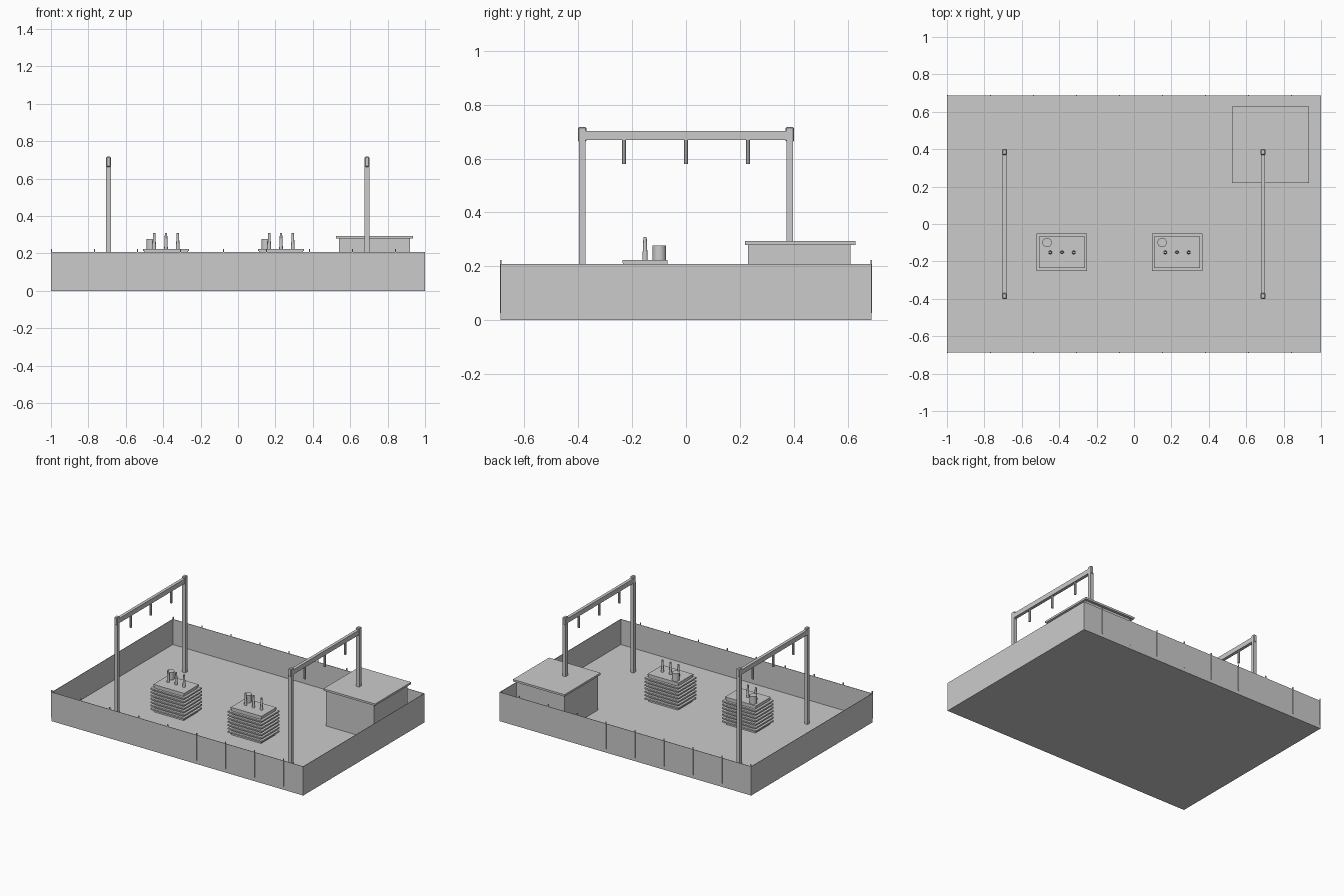
import bpy
from mathutils import Vector

cube = bpy.data.objects.get("Cube")
if cube:
    bpy.data.objects.remove(cube, do_unlink=True)

grey = bpy.data.materials.new("light grey")
grey.use_nodes = True
COLOUR = (0.6, 0.6, 0.6, 1)
grey.diffuse_color = COLOUR
grey.node_tree.nodes["Principled BSDF"].inputs["Base Color"].default_value = COLOUR


def finish(name):
    ob = bpy.context.object
    ob.name = name
    ob.data.materials.append(grey)
    return ob


def box(name, lo, hi):
    lo, hi = Vector(lo), Vector(hi)
    bpy.ops.mesh.primitive_cube_add(size=1, location=(lo + hi) / 2)
    ob = finish(name)
    ob.scale = hi - lo
    bpy.ops.object.transform_apply(location=False, rotation=False, scale=True)
    return ob


def slab(name, x, y, w, d, z0, z1):
    return box(name, (x - w / 2, y - d / 2, z0), (x + w / 2, y + d / 2, z1))


def cone(name, x, y, z0, z1, r0, r1, sides):
    bpy.ops.mesh.primitive_cone_add(vertices=sides, radius1=r0, radius2=r1,
                                    depth=z1 - z0, location=(x, y, (z0 + z1) / 2))
    ob = finish(name)
    bpy.ops.object.shade_smooth_by_angle()
    return ob


FLOOR = 0.026
X, Y, T, WALL = 1.0, 0.688, 0.003, 0.208

# Yard floor and thin perimeter walls
slab("yard_floor", 0, 0, 2 * (X - T), 2 * (Y - T), 0, FLOOR)
for side, s in (("left", 1), ("right", -1)):
    slab(side + "_wall", s * (X - T / 2), 0, T, 2 * Y, 0, WALL)
for side, s in (("back", 1), ("front", -1)):
    slab(side + "_wall", 0, s * (Y - T / 2), 2 * (X - T), T, 0, WALL)
    # Fence posts at even steps along the long walls
    for i in range(9):
        slab(side + "_fence_post", -0.997 + i * 0.23, s * Y, 0.006, 0.006, FLOOR, 0.223)

# Control building with overhanging roof
slab("building_walls", 0.73, 0.42, 0.38, 0.38, FLOOR, 0.28)
slab("building_roof", 0.73, 0.424, 0.41, 0.41, 0.28, 0.294)

# Two gantries with hanging insulators
for side, gx in (("left", 0.69), ("right", -0.692)):
    for s in (-1, 1):
        slab(side + "_gantry_column", gx, s * 0.385, 0.025, 0.025, FLOOR, 0.67)
        cap = slab(side + "_gantry_cap", gx, s * 0.385, 0.025, 0.031, 0.662, 0.717)
        bevel = cap.modifiers.new("chamfer", "BEVEL")
        bevel.width = 0.004
        bevel.segments = 1
    slab(side + "_gantry_beam", gx, 0, 0.022, 0.745, 0.669, 0.703)
    for hy in (-0.23, 0, 0.23):
        cone(side + "_hanging_insulator", gx, hy, 0.58, 0.67, 0.008, 0.008, 8)

# Two transformers: body, cooling fins, lid, bushings and oil tank
for side, tx in (("left", 0.23), ("right", -0.385)):
    ty = -0.152
    slab(side + "_transformer_body", tx, ty, 0.235, 0.165, FLOOR, 0.214)
    for i in range(7):
        z = 0.044 + i * 0.024
        slab(side + "_cooling_fin", tx, ty, 0.27, 0.2, z, z + 0.01)
    slab(side + "_transformer_lid", tx, ty, 0.245, 0.168, 0.212, 0.223)
    for dx in (-0.063, 0, 0.063):
        cone(side + "_bushing", tx + dx, ty, 0.222, 0.309, 0.01, 0.006, 12)
    cone(side + "_oil_tank", tx - 0.08, ty + 0.053, 0.222, 0.278, 0.025, 0.025, 24)
